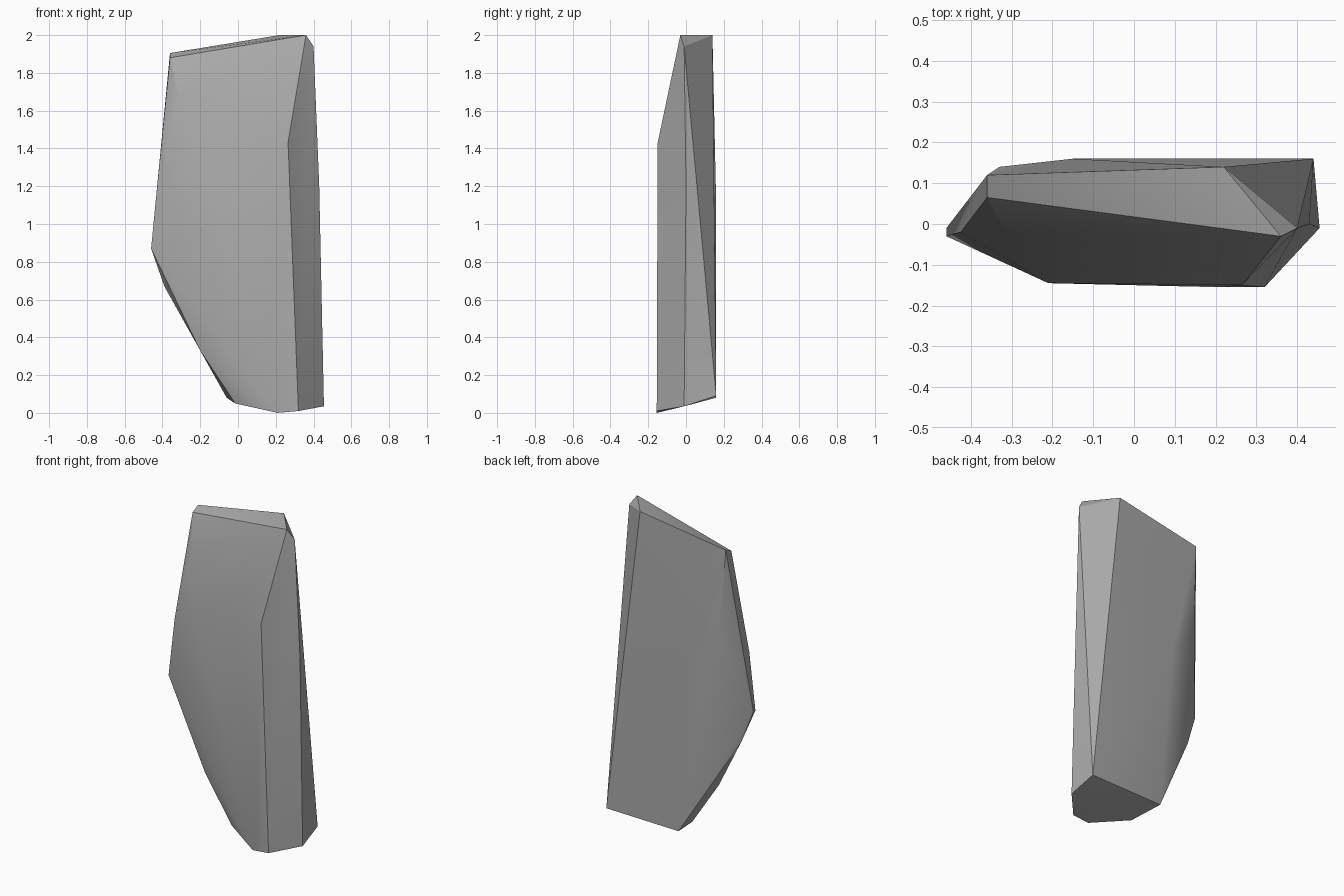
import bpy, bmesh, math

cube = bpy.data.objects.get("Cube")
if cube:
    bpy.data.objects.remove(cube, do_unlink=True)

# Corner points of the chipped stone slab, grouped by region
top = [(-.36, .12, 1.905), (-.36, .065, 1.88), (.22, .14, 2), (.36, -.03, 2), (.4, -.01, 1.94)]
front = [(.265, -.15, 1.43), (-.21, -.145, 1.38), (-.315, -.02, 1.68)]
back = [(-.15, .16, 1.1), (-.33, .14, 1.4)]
left_edge = [(.43, 0, 1.2)]
right_edge = [(-.425, -.02, 1.23), (-.46, -.01, .87), (-.46, -.03, .87),
              (-.39, .01, .67), (-.2, -.04, .33)]
base = [(.44, .16, .09), (-.06, .16, .08), (-.015, -.04, .05),
        (.21, -.155, 0), (.32, -.155, .01), (.455, -.01, .035)]

# Wrap the points in a convex shell
bm = bmesh.new()
for p in top + front + back + left_edge + right_edge + base:
    bm.verts.new(p)
hull = bmesh.ops.convex_hull(bm, input=bm.verts)
loose = [v for v in bm.verts if not v.link_faces]
bmesh.ops.delete(bm, geom=loose, context='VERTS')
bmesh.ops.recalc_face_normals(bm, faces=bm.faces)
mesh = bpy.data.meshes.new("stone_slab")
bm.to_mesh(mesh)
bm.free()
stone = bpy.data.objects.new("stone_slab", mesh)
bpy.context.collection.objects.link(stone)

# Plain grey stone
grey = bpy.data.materials.new("stone_grey")
grey.use_nodes = True
color = (.4, .4, .4, 1)
grey.diffuse_color = color
grey.node_tree.nodes["Principled BSDF"].inputs["Base Color"].default_value = color
mesh.materials.append(grey)

# Soft facets with crisp main edges
bpy.ops.object.select_all(action='DESELECT')
stone.select_set(True)
bpy.context.view_layer.objects.active = stone
bpy.ops.object.shade_smooth_by_angle(angle=math.radians(30))
